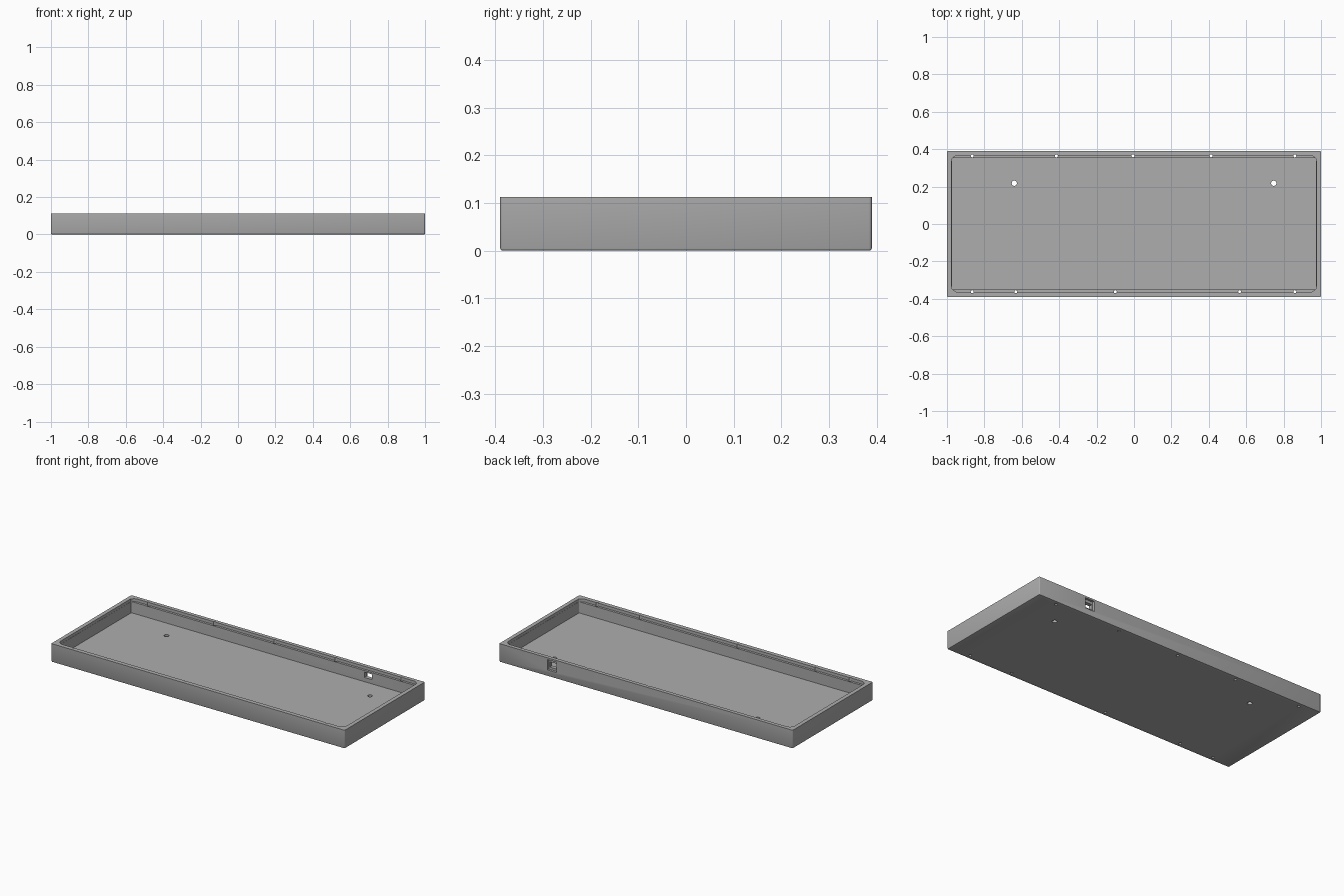
import bpy, bmesh, math
from mathutils import Matrix

if "Cube" in bpy.data.objects:
    bpy.data.objects.remove(bpy.data.objects["Cube"])

W, D, H = 2.0, 0.78, 0.113
FLOOR, LEDGE = 0.026, 0.095

grey = bpy.data.materials.new("plain grey")
grey.diffuse_color = (0.42, 0.42, 0.42, 1)
grey.use_nodes = True
grey.node_tree.nodes["Principled BSDF"].inputs["Base Color"].default_value = grey.diffuse_color


def finish(name, bm):
    bmesh.ops.recalc_face_normals(bm, faces=bm.faces)
    mesh = bpy.data.meshes.new(name)
    bm.to_mesh(mesh)
    bm.free()
    mesh.materials.append(grey)
    ob = bpy.data.objects.new(name, mesh)
    bpy.context.collection.objects.link(ob)
    return ob


def block(name, x0, x1, y0, y1, z0, z1, corner=0.0, segs=1, foot=0.0):
    """Box with rounded upright corners and a chamfered bottom edge."""
    bm = bmesh.new()
    bmesh.ops.create_cube(bm, size=1)
    for v in bm.verts:
        v.co = (x1 if v.co.x > 0 else x0, y1 if v.co.y > 0 else y0, z1 if v.co.z > 0 else z0)
    if corner:
        up = [e for e in bm.edges if abs(e.verts[0].co.z - e.verts[1].co.z) > 1e-4]
        bmesh.ops.bevel(bm, geom=up, offset=corner, segments=segs, profile=0.5, affect='EDGES')
    if foot:
        low = [e for e in bm.edges if all(abs(v.co.z - z0) < 1e-5 for v in e.verts)]
        bmesh.ops.bevel(bm, geom=low, offset=foot, segments=2, profile=0.5, affect='EDGES')
    return finish(name, bm)


def drill(name, x, y, r, z0, z1):
    bm = bmesh.new()
    bmesh.ops.create_cone(bm, cap_ends=True, segments=20, radius1=r, radius2=r, depth=z1 - z0,
                          matrix=Matrix.Translation((x, y, (z0 + z1) / 2)))
    return finish(name, bm)


# Outer tray body
tray = block("case_tray", -W/2, W/2, -D/2, D/2, 0, H, 0.006, 3, 0.005)

# Main pocket and the shallow wider step at the rim
cutters = [
    block("pocket_cutter", -0.974, 0.974, -0.35, 0.353, FLOOR, H + 0.05, 0.008, 3),
    block("rim_step_cutter", -0.975, 0.975, -0.364, 0.367, LEDGE, H + 0.06, 0.035, 6),
    # Cable port: outer recess and a smaller opening through the wall
    block("port_recess_cutter", 0.609, 0.671, 0.376, 0.42, 0.038, 0.102, 0),
    block("port_opening_cutter", 0.615, 0.665, 0.33, 0.40, 0.052, 0.085, 0),
]

# Screw holes in the long walls, and floor holes
for y, xs in ((0.364, (-0.865, -0.415, -0.005, 0.412, 0.86)),
              (-0.362, (-0.865, -0.632, -0.1, 0.565, 0.86))):
    cutters += [drill("screw_hole_cutter", x, y, 0.008, -0.05, H + 0.08) for x in xs]
cutters += [drill("floor_hole_cutter", x, 0.218, 0.014, -0.06, 0.06) for x in (-0.64, 0.747)]

for c in cutters:
    m = tray.modifiers.new(c.name, 'BOOLEAN')
    m.operation, m.solver, m.object = 'DIFFERENCE', 'EXACT', c

# Bake the cuts and drop the cutters
bpy.context.view_layer.update()
baked = bpy.data.meshes.new_from_object(tray.evaluated_get(bpy.context.evaluated_depsgraph_get()))
tray.modifiers.clear()
tray.data = baked
for c in cutters:
    bpy.data.objects.remove(c)

bpy.ops.object.select_all(action='DESELECT')
tray.select_set(True)
bpy.context.view_layer.objects.active = tray
bpy.ops.object.shade_smooth_by_angle(angle=math.radians(30))
